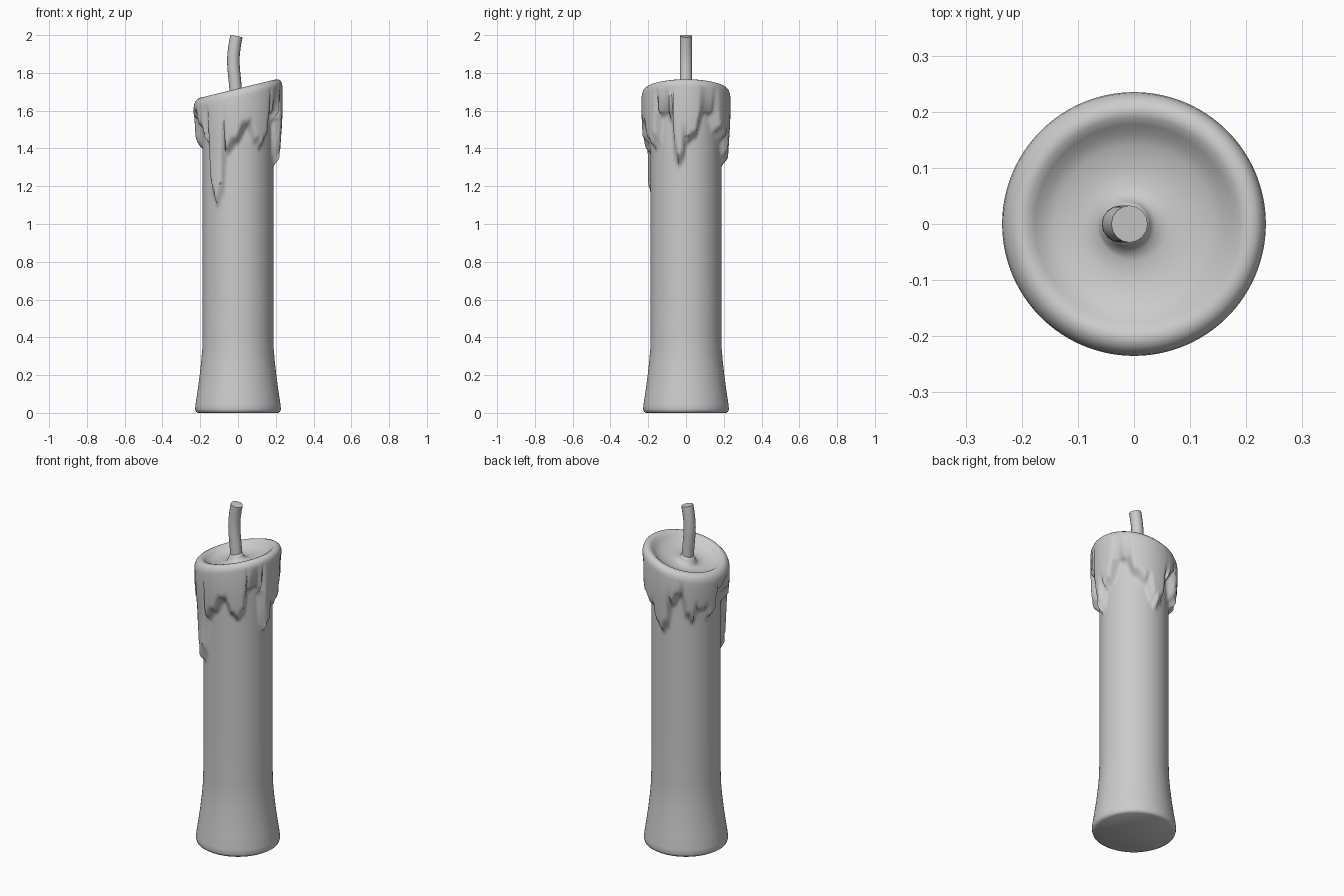
import bpy, bmesh, math

if "Cube" in bpy.data.objects:
    bpy.data.objects.remove(bpy.data.objects["Cube"])

N = 128  # columns around the candle

# Lower edge of the melted wax: (angle in degrees, height)
EDGE = [(-180, 1.54), (-168, 1.57), (-155, 1.50), (-139, 1.42), (-132, 1.16), (-123, 1.10),
        (-114, 1.16), (-108, 1.37), (-92, 1.43), (-77, 1.51), (-65, 1.43), (-55, 1.40),
        (-46, 1.44), (-40, 1.57), (-29, 1.59), (-21, 1.54), (-17, 1.36), (-11, 1.31), (-5, 1.34),
        (1, 1.43), (13, 1.46), (28, 1.59), (38, 1.58), (50, 1.49), (68, 1.44), (78, 1.35),
        (86, 1.31), (95, 1.35), (104, 1.48), (116, 1.54), (126, 1.42), (135, 1.38), (143, 1.45),
        (152, 1.45), (161, 1.39), (168, 1.41), (180, 1.54)]


def smooth(a, b, v):
    t = min(1, max(0, (v - a) / (b - a)))
    return t * t * (3 - 2 * t)


def edge(deg):
    deg = (deg + 180) % 360 - 180
    for (a, za), (b, zb) in zip(EDGE, EDGE[1:]):
        if a <= deg <= b:
            return za + (zb - za) * smooth(a, b, deg)


def finish(ob, angle):
    bpy.ops.object.select_all(action='DESELECT')
    ob.select_set(True)
    bpy.context.view_layer.objects.active = ob
    if ob.type == 'CURVE':
        bpy.ops.object.convert(target='MESH')
    bpy.ops.object.shade_smooth_by_angle(angle=math.radians(angle))


# Flared foot and stem profile (radius, z)
FOOT = [(0.212, 0.0), (0.223, 0.007), (0.227, 0.02), (0.225, 0.045), (0.215, 0.11), (0.204, 0.19),
        (0.195, 0.27), (0.189, 0.34), (0.187, 0.42), (0.187, 0.7), (0.187, 0.98)]
# Rim and melted pool (radius, offset from the slanted top plane)
RIM = [(0.235, -0.046), (0.233, -0.03), (0.227, -0.015), (0.217, -0.005), (0.203, 0.0),
       (0.19, -0.004), (0.177, -0.015), (0.162, -0.03), (0.14, -0.042), (0.1, -0.05),
       (0.065, -0.05), (0.05, -0.043), (0.04, -0.028), (0.034, -0.01), (0.02, -0.005)]
DRIP_Z = [1.04 + 0.0125 * i for i in range(46)]

# Candle body with drips, one continuous surface
bm = bmesh.new()
rings = [[] for _ in range(len(FOOT) + len(DRIP_Z) + len(RIM))]
for i in range(N):
    deg = 360 * i / N
    a = math.radians(deg)
    c, s = math.cos(a), math.sin(a)
    ze = edge(deg)
    slope = (edge(deg + 1.5) - edge(deg - 1.5)) / (math.radians(3) * 0.21)
    pts = [(r * c, r * s, z) for r, z in FOOT]
    for z in DRIP_Z:
        d = (z - ze) / math.sqrt(1 + slope * slope)
        outer = 0.222 + 0.013 * smooth(1.3, 1.6, z)
        r = 0.187 + (outer - 0.187) * smooth(-0.014, 0.036, d)
        pts.append((r * c, r * s, z))
    for r, o in RIM:
        x = r * c - (0.012 if r < 0.06 else 0)
        pts.append((x, r * s, 1.717 + 0.2425 * x + o))
    for ring, p in zip(rings, pts):
        ring.append(bm.verts.new(p))
for lo, hi in zip(rings, rings[1:]):
    for i in range(N):
        j = (i + 1) % N
        bm.faces.new((lo[i], lo[j], hi[j], hi[i]))
bm.faces.new(rings[0][::-1])
bm.faces.new(rings[-1])
mesh = bpy.data.meshes.new("candle_body")
bm.to_mesh(mesh)
bm.free()
body = bpy.data.objects.new("candle_body", mesh)
bpy.context.collection.objects.link(body)
finish(body, 75)

# Bent wick
cu = bpy.data.curves.new("wick", 'CURVE')
cu.dimensions = '3D'
cu.bevel_depth = 0.033
cu.bevel_resolution = 6
cu.use_fill_caps = True
sp = cu.splines.new('NURBS')
path = [(-0.008, 1.66), (-0.014, 1.74), (-0.026, 1.83), (-0.026, 1.91), (-0.008, 1.995)]
sp.points.add(len(path) - 1)
for p, (x, z) in zip(sp.points, path):
    p.co = (x, 0, z, 1)
sp.order_u = 4
sp.use_endpoint_u = True
wick = bpy.data.objects.new("wick", cu)
bpy.context.collection.objects.link(wick)
finish(wick, 40)
